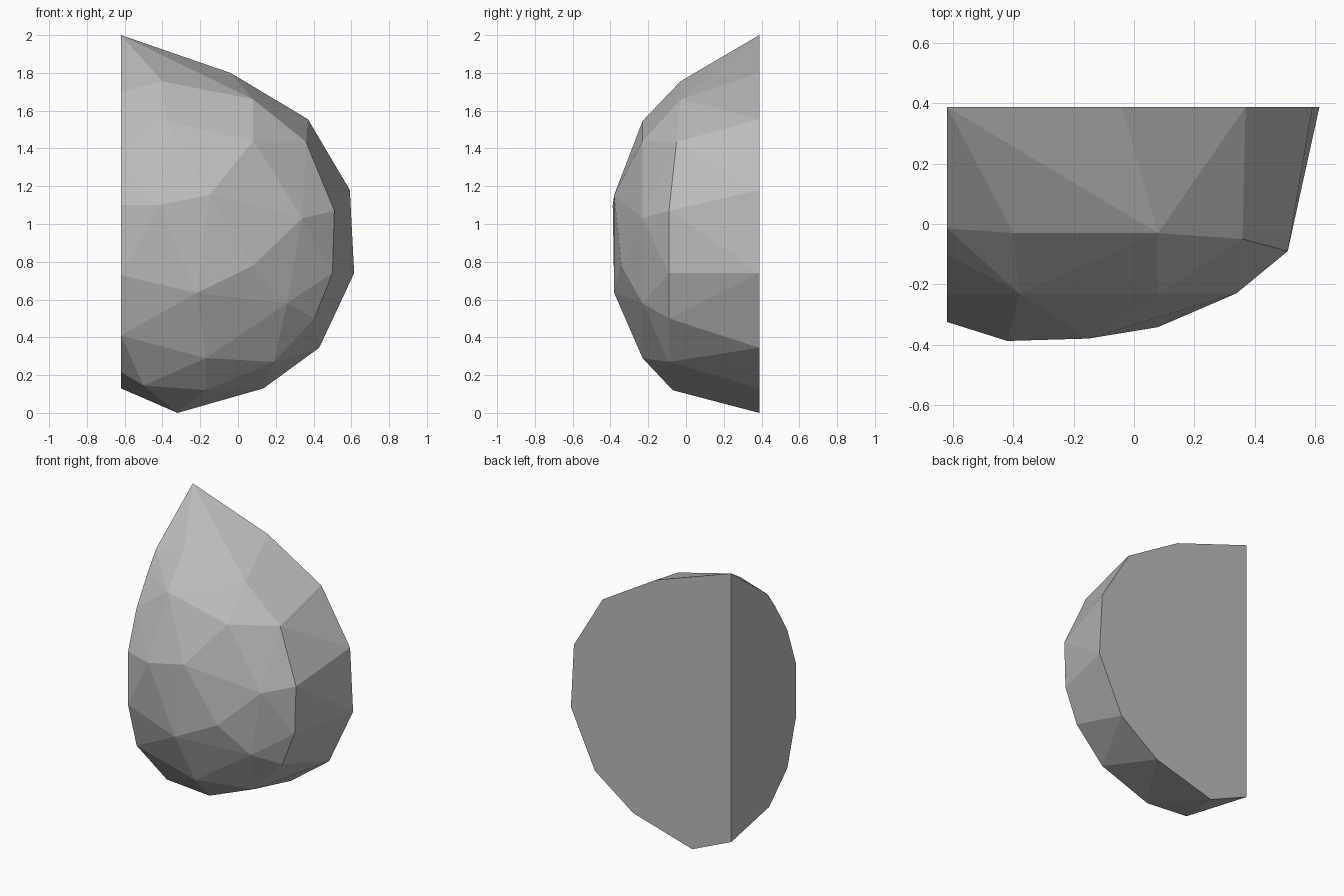
import bpy, bmesh

if "Cube" in bpy.data.objects:
    bpy.data.objects.remove(bpy.data.objects["Cube"])

# One plain stone colour
stone = bpy.data.materials.new("stone_grey")
stone.diffuse_color = (0.5, 0.5, 0.5, 1)
stone.use_nodes = True
stone.node_tree.nodes["Principled BSDF"].inputs["Base Color"].default_value = stone.diffuse_color

# Flat back outline (x, z), apex first, clockwise
BACK_Y = 0.388
back = [(-.62, 2), (-.04, 1.8), (.37, 1.555), (.592, 1.18), (.615, .74),
        (.43, .345), (.135, .13), (-.32, 0), (-.62, .13)]

# Flat left outline (y, z), top to bottom
LEFT_X = -0.62
left = [(.29, 1.91), (-.015, 1.70), (-.10, 1.58), (-.23, 1.37), (-.325, 1.1),
        (-.325, .73), (-.23, .41), (-.03, .215)]

# Outer ring of facet corners
ring = [(-.40, -.03, 1.755), (.08, -.03, 1.66), (.36, -.05, 1.435), (.51, -.09, 1.07),
        (.50, -.09, .74), (.405, -.09, .50), (.19, -.09, .27), (-.17, -.07, .12),
        (-.50, -.07, .145)]

# Inner facet corners on the rounded front
front = [(-.38, -.23, 1.545), (.08, -.23, 1.44), (.34, -.23, 1.03), (.26, -.23, .58),
         (-.17, -.23, .29), (-.42, -.388, 1.10), (-.15, -.38, 1.155),
         (.08, -.342, .78), (-.22, -.38, .635)]

# Rock: faceted skin stretched over all the corners
bm = bmesh.new()
corners = [(x, BACK_Y, z) for x, z in back] + [(LEFT_X, y, z) for y, z in left] + ring + front
for co in corners:
    bm.verts.new(co)
bmesh.ops.convex_hull(bm, input=bm.verts[:])
bmesh.ops.delete(bm, geom=[v for v in bm.verts if not v.link_faces], context='VERTS')
bmesh.ops.dissolve_limit(bm, angle_limit=0.01, verts=bm.verts[:], edges=bm.edges[:])
bmesh.ops.recalc_face_normals(bm, faces=bm.faces[:])

mesh = bpy.data.meshes.new("rock")
bm.to_mesh(mesh)
bm.free()
mesh.materials.append(stone)
rock = bpy.data.objects.new("rock", mesh)
bpy.context.collection.objects.link(rock)
